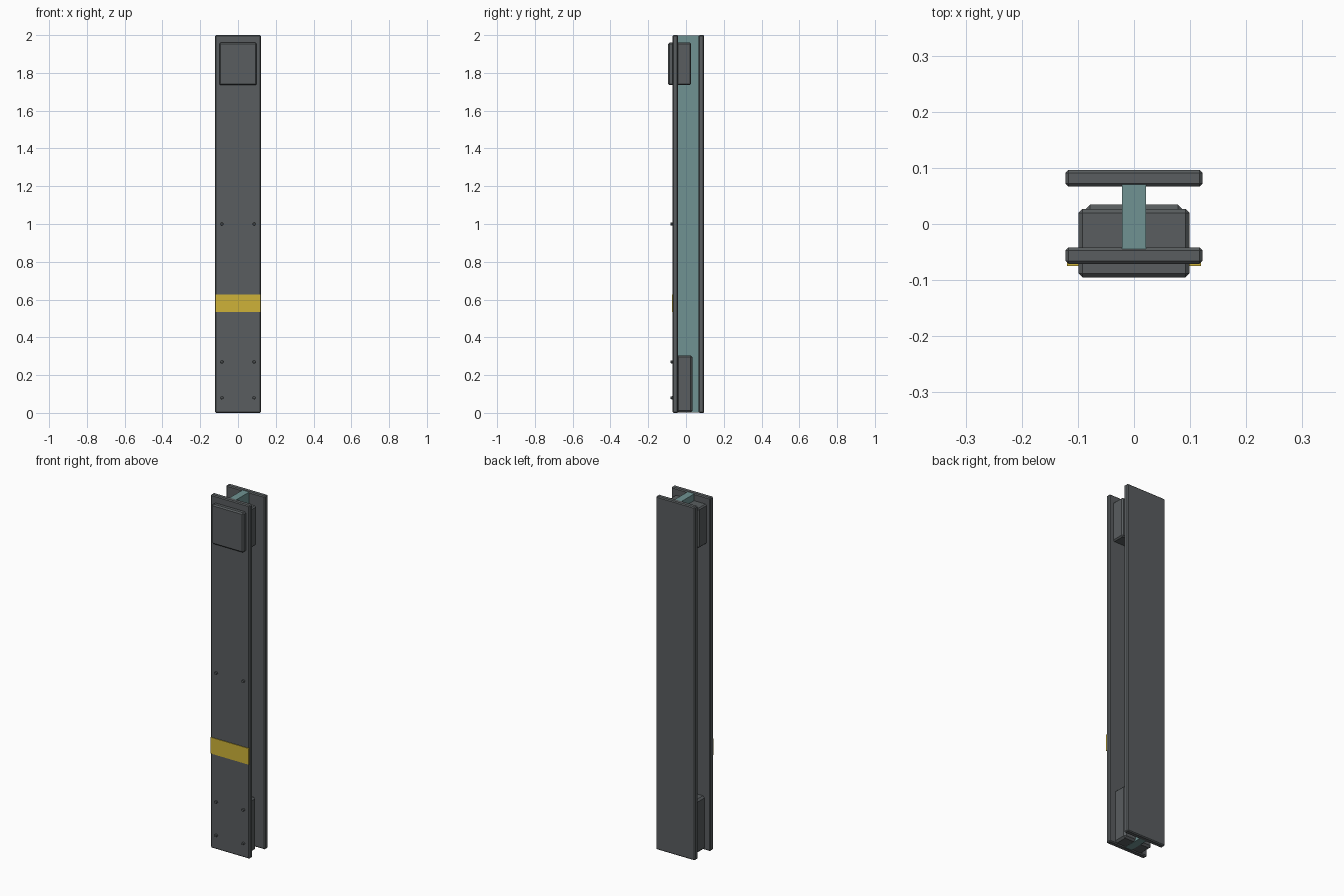
import bpy, bmesh
from mathutils import Matrix

if "Cube" in bpy.data.objects:
    bpy.data.objects.remove(bpy.data.objects["Cube"])


def material(name, rgb):
    m = bpy.data.materials.new(name)
    m.diffuse_color = (*rgb, 1)
    m.use_nodes = True
    m.node_tree.nodes["Principled BSDF"].inputs["Base Color"].default_value = m.diffuse_color
    return m


STEEL = material("dark_steel", (0.10, 0.11, 0.115))
TEAL = material("teal_web", (0.16, 0.29, 0.29))
YELLOW = material("yellow_stripe", (0.62, 0.45, 0.04))


def finish(name, bm, mat):
    mesh = bpy.data.meshes.new(name)
    bm.to_mesh(mesh)
    bm.free()
    mesh.materials.append(mat)
    ob = bpy.data.objects.new(name, mesh)
    bpy.context.collection.objects.link(ob)
    return ob


def box(name, x, y, z, mat=STEEL, bevel=0.0):
    """Box from (min, max) ranges, with an optional flat chamfer."""
    bm = bmesh.new()
    size = [r[1] - r[0] for r in (x, y, z)]
    mid = [(r[0] + r[1]) / 2 for r in (x, y, z)]
    bmesh.ops.create_cube(bm, size=1, matrix=Matrix.Translation(mid) @ Matrix.Diagonal((*size, 1)))
    ob = finish(name, bm, mat)
    if bevel:
        mod = ob.modifiers.new("chamfer", 'BEVEL')
        mod.width = bevel
        mod.segments = 1
    return ob


# I-beam: two flanges joined by a web
box("front_flange", (-0.122, 0.122), (-0.071, -0.042), (0, 2), bevel=0.005)
box("back_flange", (-0.122, 0.122), (0.067, 0.096), (0, 2), bevel=0.005)
box("web", (-0.021, 0.021), (-0.046, 0.073), (0.002, 1.998), TEAL)

# Blocks clamped around the front flange and at the foot
box("head_block", (-0.099, 0.099), (-0.095, 0.027), (1.735, 1.96), bevel=0.007)
box("foot_block", (-0.088, 0.088), (-0.050, 0.035), (0.003, 0.305), bevel=0.01)

# Painted warning stripe on the front face
box("warning_stripe", (-0.119, 0.119), (-0.0745, -0.068), (0.535, 0.627), YELLOW)

# Rivets in mirrored pairs on the front face
for i, z in enumerate((0.08, 0.27, 1.0)):
    for side, x in (("left", -0.085), ("right", 0.085)):
        bm = bmesh.new()
        bmesh.ops.create_cone(
            bm, cap_ends=True, segments=8, radius1=0.009, radius2=0.007, depth=0.016,
            matrix=Matrix.Translation((x, -0.074, z)) @ Matrix.Rotation(1.5707963, 4, 'X'))
        finish(f"rivet_{side}_{i + 1}", bm, STEEL)
